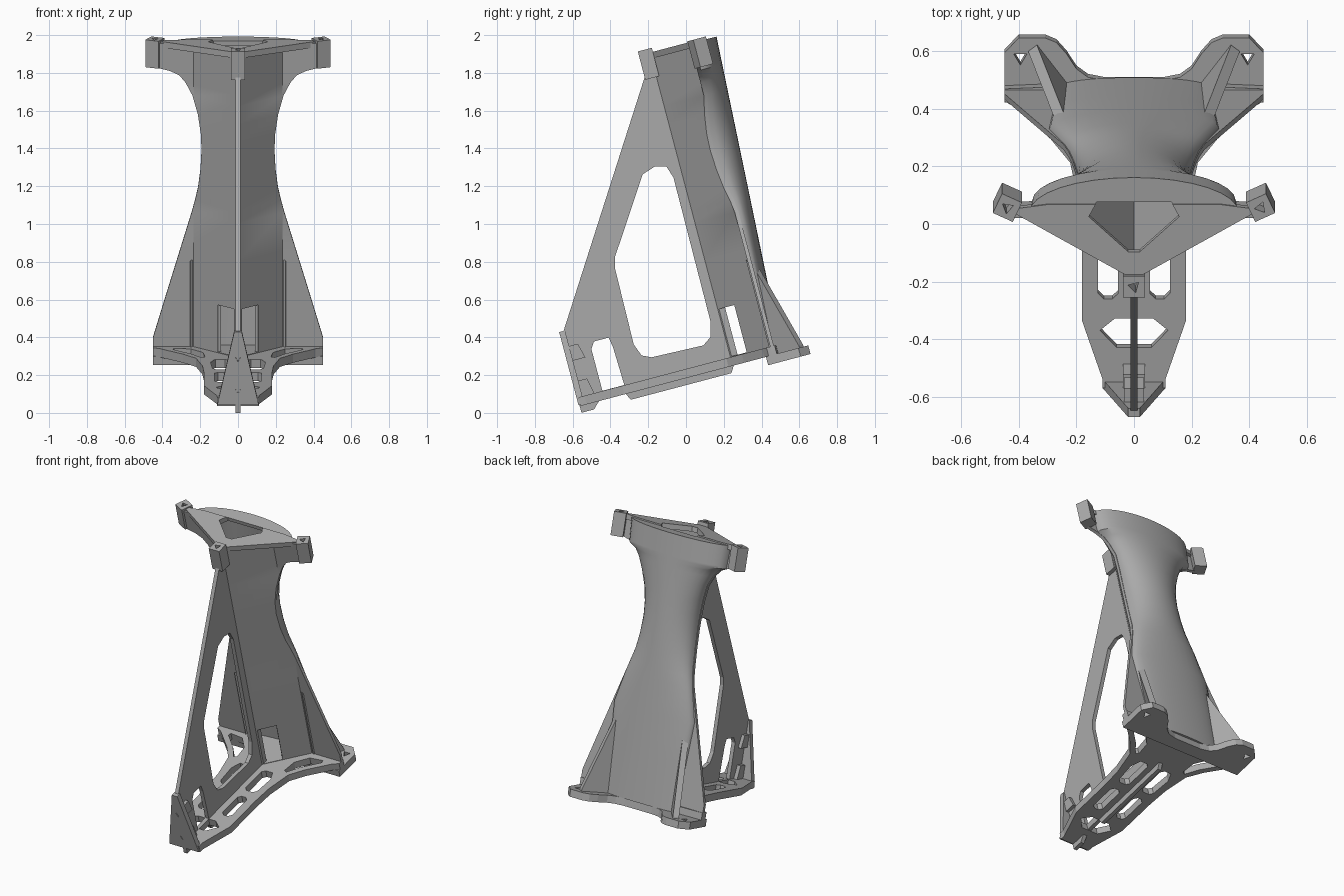
import bpy, bmesh, math
from mathutils import Matrix

cube = bpy.data.objects.get("Cube")
if cube:
    bpy.data.objects.remove(cube, do_unlink=True)

TILT = math.atan2(0.2554, 0.967)   # whole frame leans towards the front

grey = bpy.data.materials.new("plain_grey")
grey.use_nodes = True
COLOUR = (0.40, 0.40, 0.40, 1)
grey.diffuse_color = COLOUR
grey.node_tree.nodes["Principled BSDF"].inputs["Base Color"].default_value = COLOUR


def finish(name, bm):
    bmesh.ops.recalc_face_normals(bm, faces=bm.faces)
    me = bpy.data.meshes.new(name)
    bm.to_mesh(me)
    bm.free()
    me.materials.append(grey)
    ob = bpy.data.objects.new(name, me)
    bpy.context.collection.objects.link(ob)
    ob.rotation_euler.x = TILT
    return ob


def loft(name, rings):
    """Closed solid through rings of equal length."""
    bm = bmesh.new()
    rows = [[bm.verts.new(p) for p in r] for r in rings]
    n = len(rows[0])
    for a, b in zip(rows, rows[1:]):
        for i in range(n):
            j = (i + 1) % n
            bm.faces.new((a[i], a[j], b[j], b[i]))
    bm.faces.new(rows[0][::-1])
    bm.faces.new(rows[-1])
    return finish(name, bm)


def prism(name, pts, lo, hi, axis):
    """Extrude a 2D outline along x (y,z points), y (x,z points) or z (x,y points)."""
    place = {"x": lambda p, h: (h, p[0], p[1]),
             "y": lambda p, h: (p[0], h, p[1]),
             "z": lambda p, h: (p[0], p[1], h)}[axis]
    return loft(name, [[place(p, h) for p in pts] for h in (lo, hi)])


def rect(a0, a1, b0, b1):
    return [(a0, b0), (a1, b0), (a1, b1), (a0, b1)]


def flip(pts):
    return [(-x, y) for x, y in pts][::-1]


def ngon(cx, cy, r, n=3, turn=90):
    return [(cx + r * math.cos(math.radians(turn + 360 * i / n)),
             cy + r * math.sin(math.radians(turn + 360 * i / n))) for i in range(n)]


def cut(ob, cutters):
    for c in cutters:
        c.hide_render = True
        m = ob.modifiers.new("cut", "BOOLEAN")
        m.operation = "DIFFERENCE"
        m.solver = "EXACT"
        m.object = c
    bpy.context.view_layer.update()
    dg = bpy.context.evaluated_depsgraph_get()
    me = bpy.data.meshes.new_from_object(ob.evaluated_get(dg))
    ob.modifiers.clear()
    ob.data = me
    for c in cutters:
        bpy.data.objects.remove(c, do_unlink=True)


# ---- hollow column: V-shaped front wall, rounded back, waisted sides ----
LEVELS = [(.18, .45), (.274, .45), (.5, .383), (.75, .308), (.96, .245), (1.03, .227),
          (1.1, .212), (1.2, .199), (1.31, .193), (1.4, .197), (1.5, .212), (1.6, .241),
          (1.67, .277), (1.71, .31), (1.735, .36), (1.75, .42), (1.885, .42)]


def front_v(x):
    return .29 + min(abs(x), .235) * .98


def back_v(u):
    return .565 + .053 * u


def arc(hw, edge, top, n=16):
    return [(hw * math.cos(math.pi * i / n),
             edge + (top - edge) * math.sin(math.pi * i / n)) for i in range(n + 1)]


def outer_ring(u, w):
    m = min(.235, w * .97)
    edge = front_v(w) + .02
    ring = [(x, front_v(x)) for x in (-w, -m, 0, m, w)]
    ring += [(w, edge)] + arc(min(.25 + .06 * u, w * .985), edge, back_v(u)) + [(-w, edge)]
    return [(x, v, u) for x, v in ring]


def inner_ring(u, w):
    w = min(w, .235) - .03
    ring = [(x, front_v(x) + .033) for x in (-w, 0, w)]
    ring += arc(w, front_v(w) + .037, back_v(u) - .025)
    return [(x, v, u) for x, v in ring]


column = loft("column", [outer_ring(u, w) for u, w in LEVELS])
inner_levels = [(.226, .45)] + LEVELS[1:-1] + [(1.86, .42)]
cavity = loft("cavity_cutter", [inner_ring(u, w) for u, w in inner_levels])
TOP_HOLE = [(.13, .577), (.157, .526), (.02, .40), (-.02, .40), (-.157, .526), (-.13, .577)]
wall_slots = [prism("slot_cutter", rect(min(a, b), max(a, b), .27, .41), .228, .487, "z")
              for a, b in ((.02, .105), (-.02, -.105))]
cut(column, [cavity, prism("hole_cutter", TOP_HOLE, 1.8, 2, "z")] + wall_slots)

# ---- top plate ----
top_plate = prism("top_plate", [(0, .30), (.41, .535), (.41, .555), (.30, .57),
                                (-.30, .57), (-.41, .555), (-.41, .535)], 1.86, 1.893, "z")
cut(top_plate, [prism("hole_cutter", TOP_HOLE, 1.8, 2, "z")])

# ---- three mounting ears ----
for name, x, v, turn, u0, u1 in (("front_ear", 0, .28, 45, 1.76, 1.915),
                                 ("left_ear", .44, .56, 70, 1.75, 1.90),
                                 ("right_ear", -.44, .56, 20, 1.75, 1.90)):
    ear = prism(name, ngon(x, v, .054, 4, turn), u0, u1, "z")
    cut(ear, [prism("hole_cutter", ngon(x, v, .022, 3, turn), 1.82, 2, "z")])

# ---- central fin with windows ----
fin = prism("centre_fin", [
    (-.535, .142), (-.466, .142), (-.423, .184), (-.285, .184), (-.265, .142), (.286, .142),
    (.31, .18), (.31, 1.88), (.237, 1.766), (-.535, .555)], -.013, .013, "x")
big_window = [(.172, 1.303), (.233, 1.287), (.254, 1.222), (.249, .435), (.227, .354),
              (.18, .322), (-.101, .331), (-.15, .354), (-.175, .421), (-.168, .841),
              (-.154, .892), (.10, 1.279)]
small_window = [(-.398, .226), (-.278, .226), (-.285, .44), (-.295, .49), (-.375, .49), (-.398, .455)]
cut(fin, [prism("window_cutter", w, -.1, .1, "x") for w in (big_window, small_window)])

# ---- base plate with lightening cutouts ----
half = [(.11, -.53), (.11, -.497), (.18, -.29), (.18, -.02), (.188, .12), (.222, .28),
        (.29, .365), (.36, .43), (.41, .477), (.45, .50), (.45, .545), (.1, .56)]
base = prism("base_plate", half + flip(half), .178, .225, "z")
openings = [[(.118, -.323), (.066, -.28), (-.066, -.28), (-.118, -.323), (-.06, -.385), (.06, -.385)]]
for shape in ([(.055, -.19), (.075, -.21), (.105, -.21), (.125, -.19), (.125, -.03),
               (.105, -.01), (.075, -.01), (.055, -.03)],
              [(.05, .07), (.07, .05), (.115, .05), (.135, .07), (.145, .2),
               (.12, .26), (.07, .26), (.05, .24)],
              [(.175, .31), (.195, .30), (.25, .375), (.345, .465), (.34, .485),
               (.25, .475), (.185, .40)]):
    openings += [shape, flip(shape)]
cut(base, [prism("opening_cutter", o, .1, .3, "z") for o in openings])

# ---- rear foot slab ----
foot = [(.45, .485), (.45, .663), (.40, .717), (.31, .717), (.27, .70), (.235, .66),
        (.20, .605), (.16, .575), (.1, .563)]
feet = prism("rear_feet", foot + flip(foot), .133, .18, "z")
cut(feet, [prism("hole_cutter", ngon(s * .395, .645, .026, 3, 30), .1, .3, "z") for s in (1, -1)])

# ---- diagonal ribs bracing column to feet ----
for side, s in (("left", 1), ("right", -1)):
    bm = bmesh.new()
    a, b = (s * .235, .525), (s * .352, .68)
    length = math.hypot(b[0] - a[0], b[1] - a[1])
    px, py = -(b[1] - a[1]) / length * .019, (b[0] - a[0]) / length * .019
    section = [(0, .17), (1, .17), (1, .19), (.22, .64), (0, .70)]
    rings = []
    for k in (-1, 1):
        rings.append([(a[0] + (b[0] - a[0]) * t + k * px,
                       a[1] + (b[1] - a[1]) * t + k * py, u) for t, u in section])
    bm.free()
    loft(side + "_rib", rings)

# ---- front gusset and its blocks ----
gusset = prism("front_gusset", [(-.11, .185), (.11, .185), (.02, .585), (-.02, .585)],
               -.54, -.508, "y")
cut(gusset, [prism("hole_cutter", ngon(0, u, .017, 3, -90), -.6, -.535, "y") for u in (.265, .44)])
for name, u0, u1, w in (("upper_block", .42, .50, .035), ("lower_block", .21, .31, .038)):
    prism(name, [(-.51, u0), (-.44, u0), (-.46, u1), (-.51, u1)], -w, w, "x")

# ---- smooth shading on the curved column only ----
bpy.ops.object.select_all(action="DESELECT")
column.select_set(True)
bpy.context.view_layer.objects.active = column
bpy.ops.object.shade_smooth_by_angle(angle=math.radians(30))
